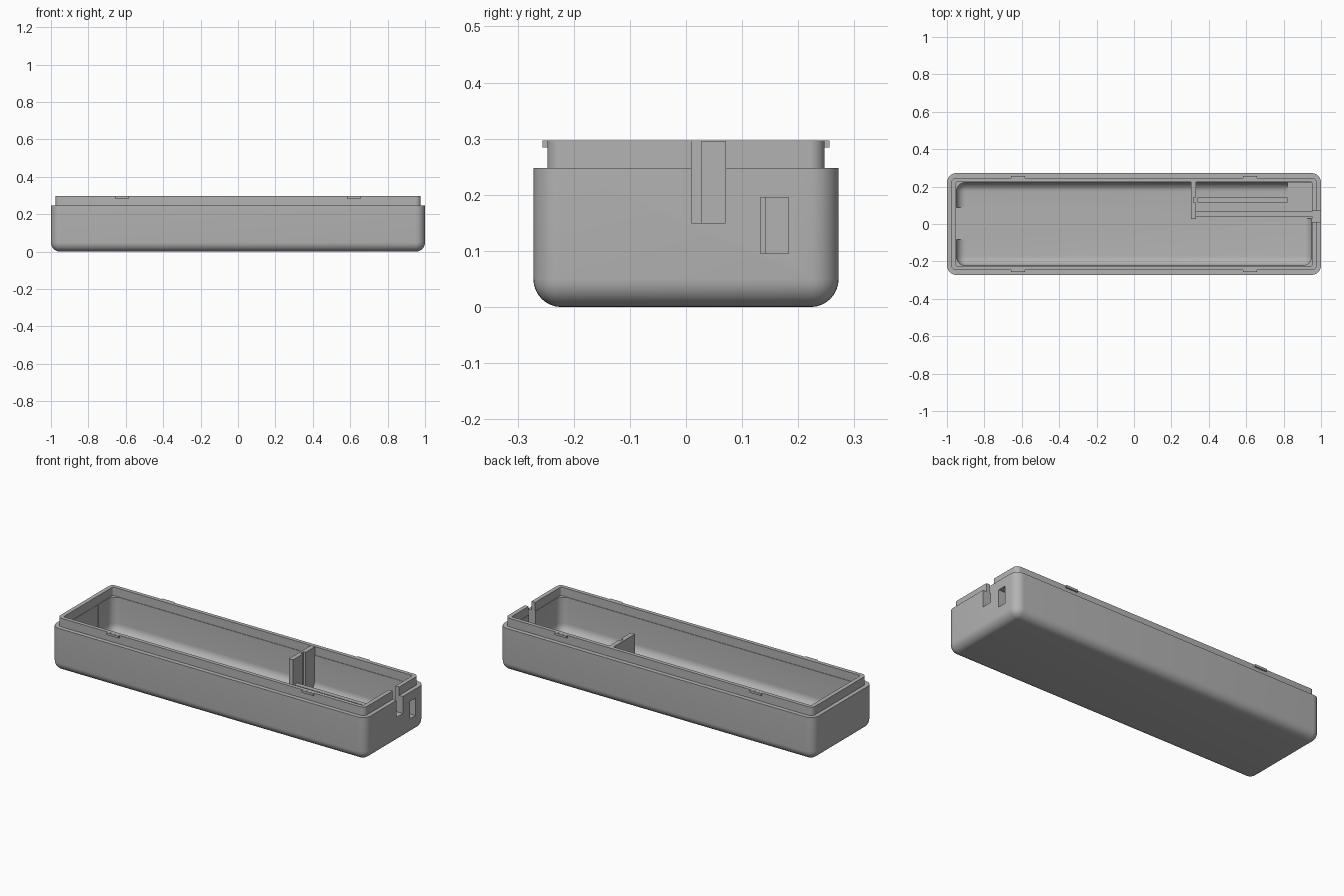
import bpy
import bmesh
import math
from mathutils import Vector

cube = bpy.data.objects.get("Cube")
if cube:
    bpy.data.objects.remove(cube, do_unlink=True)

grey = bpy.data.materials.new("plain grey plastic")
grey.use_nodes = True
colour = (0.45, 0.45, 0.45, 1)
grey.diffuse_color = colour
grey.node_tree.nodes["Principled BSDF"].inputs["Base Color"].default_value = colour


def box(name, low, high, radius=0, round_bottom=False):
    """Box between two corners, with rounded upright and optionally bottom edges."""
    low, high = Vector(low), Vector(high)
    bm = bmesh.new()
    bmesh.ops.create_cube(bm, size=1)
    for v in bm.verts:
        v.co = Vector([(a + b) / 2 + c * (b - a) for a, b, c in zip(low, high, v.co)])
    if radius:
        edges = []
        for e in bm.edges:
            a, b = e.verts
            upright = abs(a.co.z - b.co.z) > 1e-5
            at_bottom = max(a.co.z, b.co.z) < low.z + 1e-5
            if upright or (round_bottom and at_bottom):
                edges.append(e)
        bmesh.ops.bevel(bm, geom=edges, offset=radius, segments=8,
                        profile=0.5, affect='EDGES', clamp_overlap=True)
    mesh = bpy.data.meshes.new(name)
    bm.to_mesh(mesh)
    bm.free()
    mesh.materials.append(grey)
    obj = bpy.data.objects.new(name, mesh)
    bpy.context.collection.objects.link(obj)
    return obj


def combine(target, tool, operation):
    """Apply a boolean and discard the tool."""
    mod = target.modifiers.new("boolean", 'BOOLEAN')
    mod.operation = operation
    mod.solver = 'EXACT'
    mod.object = tool
    bpy.context.view_layer.objects.active = target
    bpy.ops.object.modifier_apply(modifier=mod.name)
    bpy.data.objects.remove(tool, do_unlink=True)


# Main tray and the stepped lip on top
tray = box("tray", (-1, -0.272, 0), (1, 0.272, 0.248), 0.05, True)
combine(tray, box("lip", (-0.977, -0.247, 0.2), (0.977, 0.247, 0.297), 0.027), 'UNION')

floor = 0.048
cuts = [
    # cavity with rounded floor, and the squarer opening in the lip
    box("cavity", (-0.95, -0.222, floor), (0.95, 0.222, 0.35), 0.05, True),
    box("opening", (-0.953, -0.225, 0.248), (0.953, 0.225, 0.36), 0.008),
    # square pockets at both ends
    box("end_pocket", (-0.951, -0.083, floor - 0.001), (-0.85, 0.087, 0.34)),
    box("port_pocket", (0.82, 0.03, floor - 0.001), (0.951, 0.223, 0.34)),
    # cable notch and port window through the end wall
    box("notch", (0.9, 0.01, 0.15), (1.1, 0.07, 0.4)),
    box("window", (0.9, 0.133, 0.095), (1.1, 0.183, 0.195)),
]
for cutter in cuts:
    combine(tray, cutter, 'DIFFERENCE')

# Snap clips on the long sides of the lip
for x in (-0.62, 0.62):
    for side, y in (("front", -0.249), ("back", 0.249)):
        end = "left" if x > 0 else "right"
        box(f"{side}_{end}_clip", (x - 0.038, y - 0.007, 0.284), (x + 0.038, y + 0.007, 0.2965))

# Partition with an upright groove facing the port
partition = box("partition", (0.305, 0.028, floor - 0.01), (0.331, 0.235, 0.296))
combine(partition, box("groove", (0.318, 0.115, floor), (0.35, 0.142, 0.4)), 'DIFFERENCE')

# Low rails that hold the board
box("long_rail", (0.325, 0.04, floor - 0.01), (0.965, 0.067, 0.148))
box("short_rail", (0.34, 0.115, floor - 0.01), (0.82, 0.142, 0.092))

# Smooth the rounded edges only
bpy.ops.object.select_all(action='DESELECT')
tray.select_set(True)
bpy.context.view_layer.objects.active = tray
bpy.ops.object.shade_smooth_by_angle(angle=math.radians(30))
